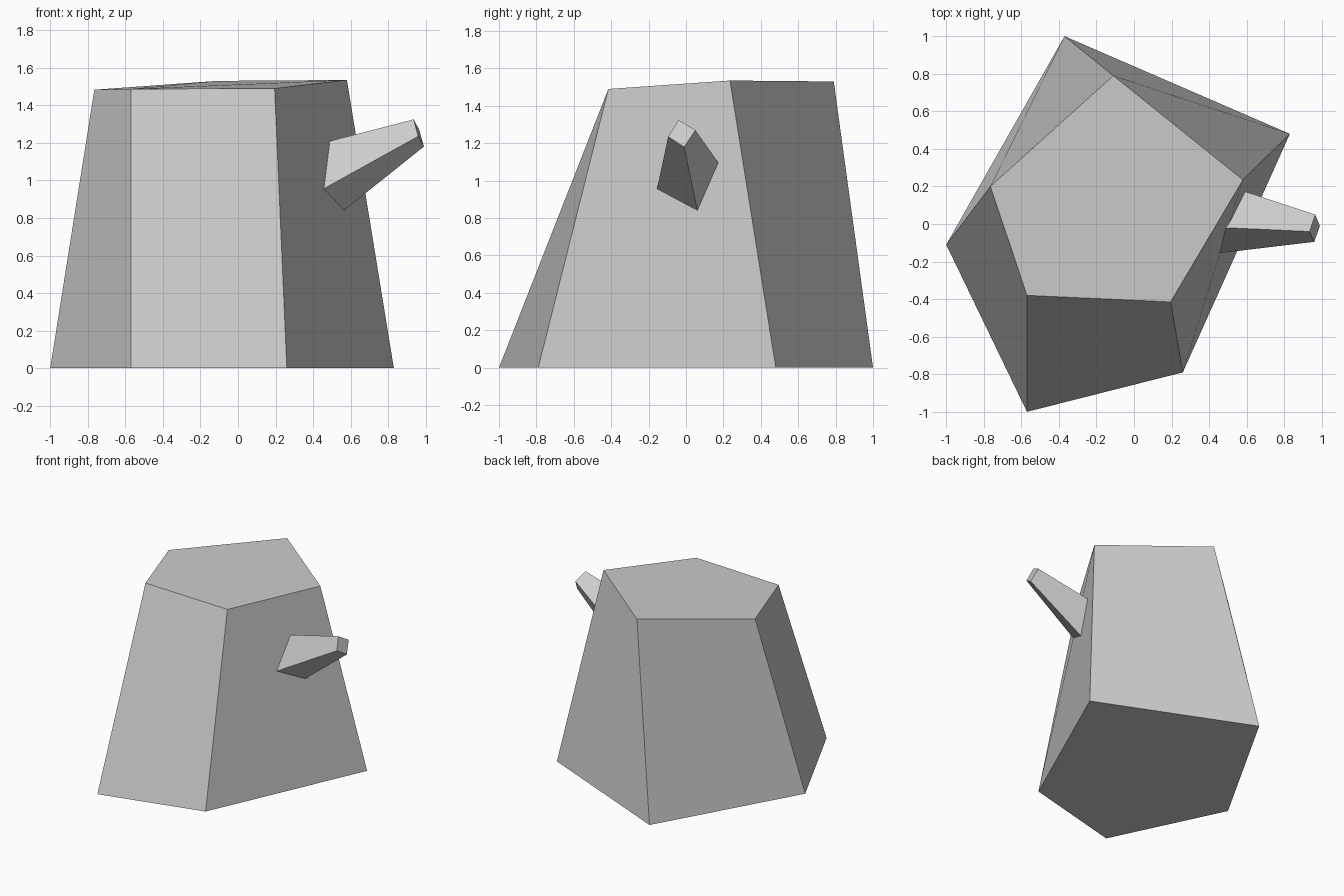
import bpy
from mathutils import Vector

cube = bpy.data.objects.get("Cube")
if cube:
    bpy.data.objects.remove(cube, do_unlink=True)

grey = bpy.data.materials.new("plain grey")
grey.use_nodes = True
colour = (0.6, 0.6, 0.6, 1)
grey.diffuse_color = colour
grey.node_tree.nodes["Principled BSDF"].inputs["Base Color"].default_value = colour


def loft(name, lower, upper):
    """Flat-faced solid joining two matching counter-clockwise rings."""
    n = len(lower)
    faces = [tuple(reversed(range(n))), tuple(range(n, 2 * n))]
    for i in range(n):
        j = (i + 1) % n
        faces.append((i, j, n + j, n + i))
    mesh = bpy.data.meshes.new(name)
    mesh.from_pydata(lower + upper, [], faces)
    mesh.materials.append(grey)
    obj = bpy.data.objects.new(name, mesh)
    bpy.context.collection.objects.link(obj)
    return obj


# Five-sided tapering trunk with a slightly tilted top
ground = [(-1, -0.11), (-0.57, -1), (0.26, -0.79), (0.83, 0.48), (-0.37, 1)]
cut = [(-0.765, 0.2, 1.483), (-0.57, -0.38, 1.487), (0.195, -0.415, 1.49),
       (0.58, 0.235, 1.535), (-0.11, 0.79, 1.53)]
loft("stump_trunk", [Vector((x, y, 0)) for x, y in ground],
     [Vector(p) for p in cut])

# Four-sided branch stub, its root carried on into the trunk
root = [Vector(p) for p in [(0.455, -0.155, 0.955), (0.57, 0.06, 0.845),
                            (0.6, 0.17, 1.1), (0.49, -0.02, 1.21)]]
tip = [Vector(p) for p in [(0.96, -0.095, 1.235), (0.99, -0.01, 1.18),
                           (0.965, 0.05, 1.27), (0.935, -0.04, 1.325)]]
loft("branch_stub", [r + (r - t) * 0.15 for r, t in zip(root, tip)], tip)
